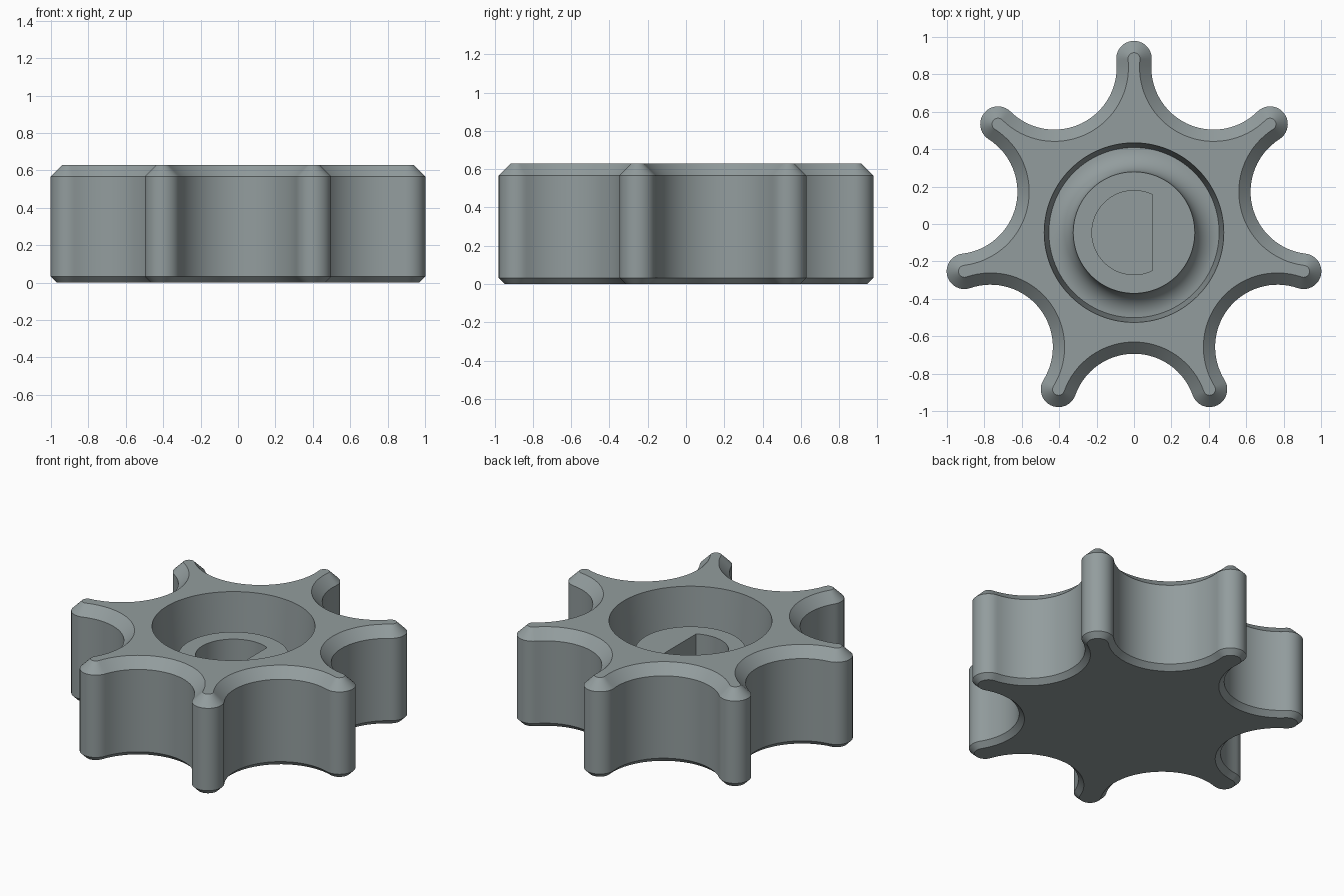
import bpy, bmesh
from math import sin, cos, pi, hypot, atan2, acos

if "Cube" in bpy.data.objects:
    bpy.data.objects.remove(bpy.data.objects["Cube"], do_unlink=True)

ARMS = 7
CY = -0.046               # hub axis position along y
TIP_DIST, TIP_R = 0.93, 0.095
CUT_DIST = 0.981          # distance of the finger scallop centres
HALF = pi / ARMS
DX, DY = CUT_DIST * cos(HALF) - TIP_DIST, CUT_DIST * sin(HALF)
CUT_R = hypot(DX, DY) - TIP_R
BETA = atan2(DY, DX)      # tangent angle between tip and scallop


def arc(cx, cy, r, a0, a1, n):
    return [(cx + r * cos(a0 + (a1 - a0) * i / n),
             cy + r * sin(a0 + (a1 - a0) * i / n)) for i in range(n + 1)]


def star(inset):
    """Rounded arms joined by tangent finger scallops."""
    pts = []
    for k in range(ARMS):
        a = pi / 2 + 2 * HALF * k
        pts += arc(TIP_DIST * cos(a), TIP_DIST * sin(a), TIP_R - inset,
                   a - BETA, a + BETA, 20)
        b = a + HALF
        sweep = BETA - HALF
        pts += arc(CUT_DIST * cos(b), CUT_DIST * sin(b), CUT_R + inset,
                   b + pi + sweep, b + pi - sweep, 32)[1:-1]
    return pts


def circle(r):
    return arc(0, 0, r, 0, 2 * pi, 112)[:-1]


def d_shape(r, flat):
    a = acos(flat / r)
    return arc(0, 0, r, a, 2 * pi - a, 64)


bm = bmesh.new()


def ring(pts, z):
    verts = [bm.verts.new((x, y + CY, z)) for x, y in pts]
    for i, v in enumerate(verts):
        bm.edges.new((verts[i - 1], v))
    return verts


def skin(rings):
    for lo, hi in zip(rings, rings[1:]):
        for i in range(len(lo)):
            bm.faces.new((lo[i - 1], lo[i], hi[i], hi[i - 1]))


def fill_between(*loops):
    edges = [bm.edges.get((l[i - 1], l[i])) for l in loops for i in range(len(l))]
    bmesh.ops.triangle_fill(bm, edges=edges, use_beauty=True, normal=(0, 0, 1))


# Outer body with chamfered bottom and top rims
body = [ring(star(c), z) for c, z in
        ((0.032, 0), (0, 0.032), (0, 0.567), (0.063, 0.63))]
skin(body)
bm.faces.new(body[0])

# Drafted bore wall, then a concave fillet rising to the hub
FILLET, HUB_R, HUB_Z = 0.13, 0.325, 0.44
profile = [(0.48, 0.63), (HUB_R + FILLET, HUB_Z - FILLET)]
profile += arc(HUB_R + FILLET, HUB_Z, FILLET, -pi / 2, -pi, 10)[1:]
bore = [ring(circle(r), z) for r, z in profile]
skin(bore)
fill_between(body[-1], bore[0])

# Blind D-shaped shaft socket in the hub
socket = [ring(d_shape(0.225, 0.1), z) for z in (HUB_Z, 0.16)]
skin(socket)
bm.faces.new(socket[-1])
fill_between(bore[-1], socket[0])

bmesh.ops.recalc_face_normals(bm, faces=bm.faces[:])
mesh = bpy.data.meshes.new("star_knob")
bm.to_mesh(mesh)
bm.free()
knob = bpy.data.objects.new("star_knob", mesh)
bpy.context.collection.objects.link(knob)

# Single grey plastic colour
mat = bpy.data.materials.new("slate_grey")
mat.use_nodes = True
colour = (0.29, 0.335, 0.34, 1)
mat.diffuse_color = colour
mat.node_tree.nodes["Principled BSDF"].inputs["Base Color"].default_value = colour
mesh.materials.append(mat)

for o in bpy.context.selected_objects:
    o.select_set(False)
knob.select_set(True)
bpy.context.view_layer.objects.active = knob
bpy.ops.object.shade_smooth_by_angle()
